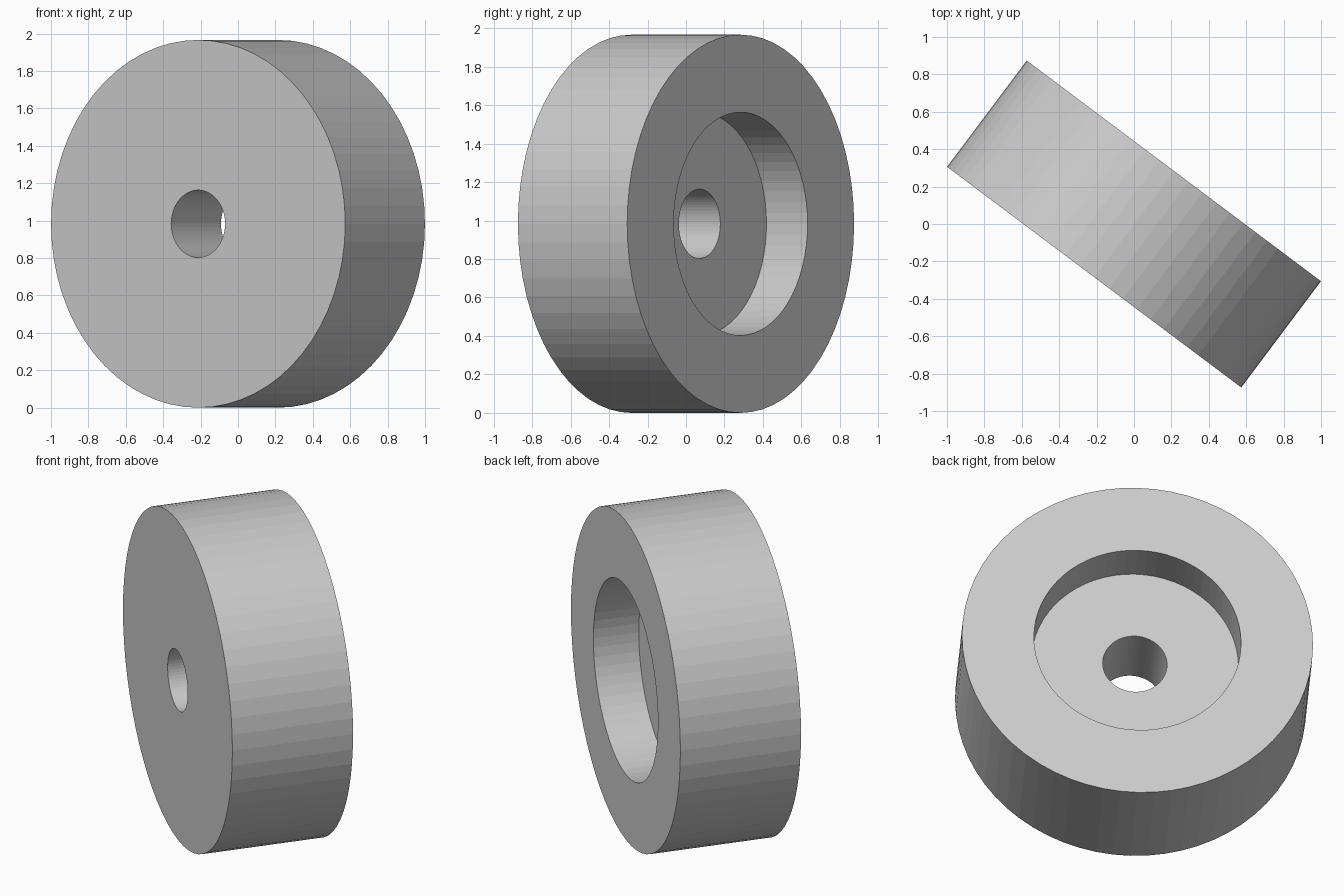
import bpy
import bmesh
from math import sin, cos, pi, atan2
from mathutils import Matrix

if "Cube" in bpy.data.objects:
    bpy.data.objects.remove(bpy.data.objects["Cube"])

SIDES = 64
R_OUTER, R_BORE, R_HOLE = 0.983, 0.58, 0.18
HALF, FLOOR = 0.355, 0.088   # half thickness, counterbore floor position on the axis

# Closed cross-section (radius, position along axis), revolved into the wheel
profile = [
    (R_HOLE, -HALF), (R_OUTER, -HALF), (R_OUTER, HALF),
    (R_BORE, HALF), (R_BORE, FLOOR), (R_HOLE, FLOOR),
]

bm = bmesh.new()
rings = []
for r, x in profile:
    rings.append([bm.verts.new((x, r * sin(2 * pi * i / SIDES), r * cos(2 * pi * i / SIDES)))
                  for i in range(SIDES)])
for a, b in zip(rings, rings[1:] + rings[:1]):
    for i in range(SIDES):
        j = (i + 1) % SIDES
        bm.faces.new((a[i], a[j], b[j], b[i]))
bmesh.ops.recalc_face_normals(bm, faces=bm.faces)

# Stand the wheel on its rim, with the counterbore facing back right
bm.transform(Matrix.Translation((0, 0, R_OUTER)) @ Matrix.Rotation(atan2(0.8, 0.6), 4, 'Z'))

mesh = bpy.data.meshes.new("counterbored_wheel")
bm.to_mesh(mesh)
bm.free()
wheel = bpy.data.objects.new("counterbored_wheel", mesh)
bpy.context.collection.objects.link(wheel)
